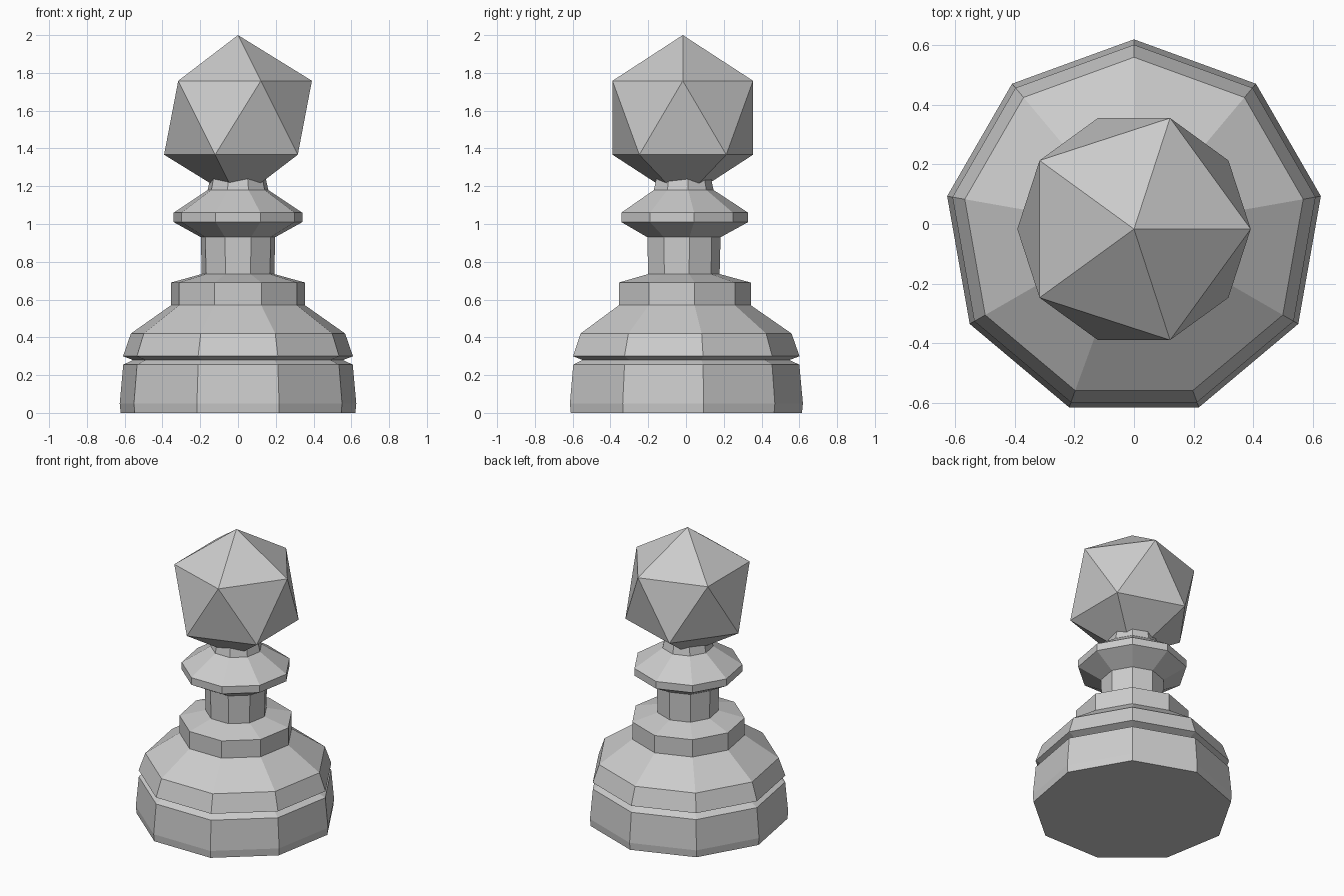
import bpy, bmesh, math

if "Cube" in bpy.data.objects:
    bpy.data.objects.remove(bpy.data.objects["Cube"])

SIDES = 9
CENTER_Y = -0.017


def lathe(name, profile):
    """Nine-sided turned solid from (radius, z) pairs, with flat end caps."""
    bm = bmesh.new()
    rings = []
    for r, z in profile:
        ring = []
        for i in range(SIDES):
            a = math.pi / 2 + i * math.tau / SIDES
            ring.append(bm.verts.new((r * math.cos(a), r * math.sin(a), z)))
        rings.append(ring)
    for low, high in zip(rings, rings[1:]):
        for i in range(SIDES):
            j = (i + 1) % SIDES
            bm.faces.new((low[i], low[j], high[j], high[i]))
    bm.faces.new(rings[0][::-1])
    bm.faces.new(rings[-1])
    mesh = bpy.data.meshes.new(name)
    bm.to_mesh(mesh)
    bm.free()
    obj = bpy.data.objects.new(name, mesh)
    obj.location.y = CENTER_Y
    bpy.context.collection.objects.link(obj)
    return obj


# Turned body: foot, groove, shoulder, step, stem, collar and neck
lathe("pawn_body", [
    (0.631, 0.0), (0.636, 0.05), (0.617, 0.255),
    (0.565, 0.28),
    (0.618, 0.30), (0.576, 0.42),
    (0.36, 0.57), (0.36, 0.69),
    (0.195, 0.735), (0.20, 0.93),
    (0.346, 1.01), (0.346, 1.06),
    (0.163, 1.18), (0.145, 1.26),
])

# Faceted head
bpy.ops.mesh.primitive_ico_sphere_add(
    subdivisions=1, radius=0.4375, location=(0, CENTER_Y, 1.5625))
bpy.context.object.name = "pawn_head"
